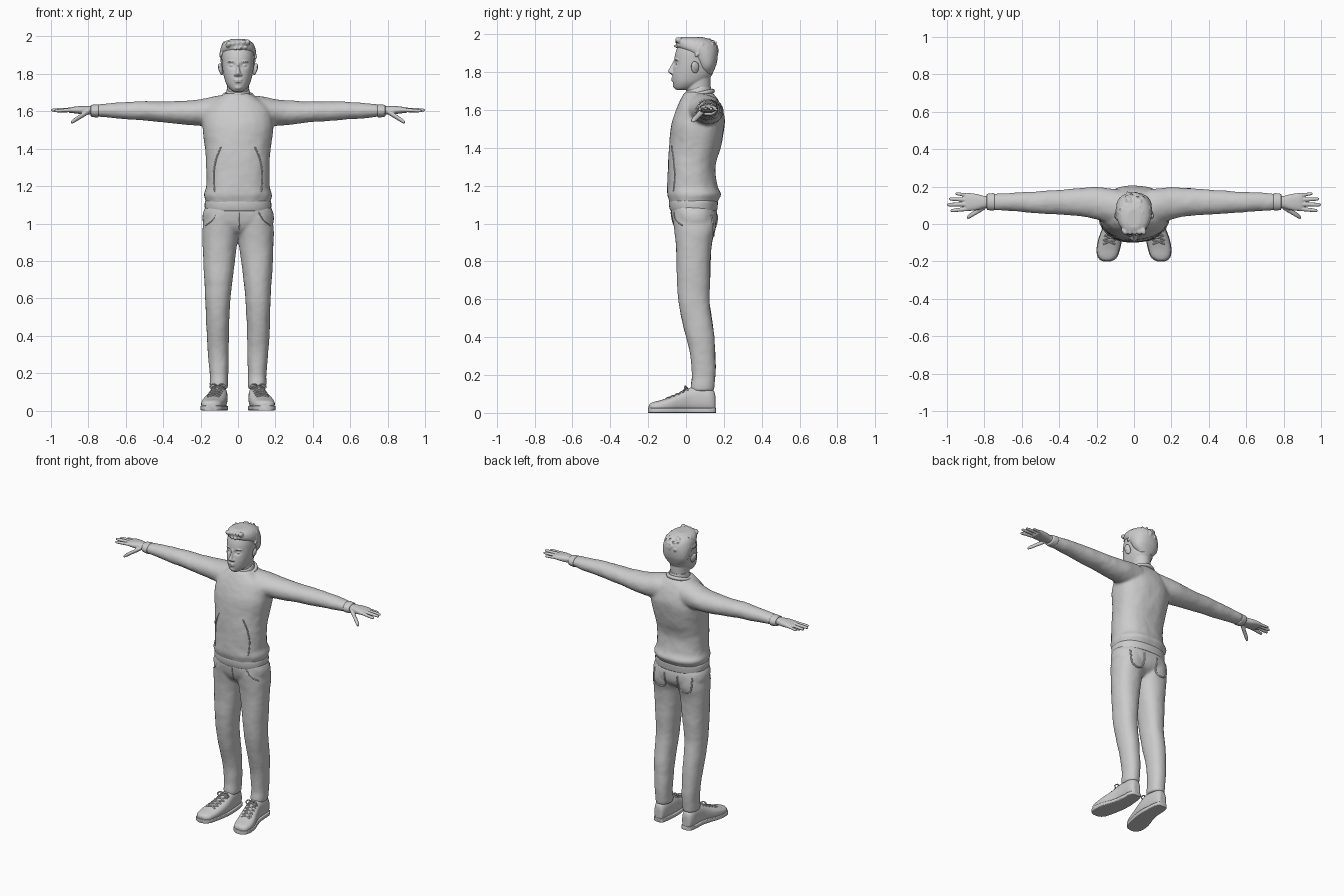
import bpy, bmesh, math, random
from mathutils import Vector, Matrix, Euler

random.seed(4)


def spline(rows, n=5):
    """Catmull-Rom resampling of a list of tuples."""
    out = []
    for i in range(len(rows) - 1):
        a, b, c, d = (rows[max(i - 1, 0)], rows[i], rows[i + 1], rows[min(i + 2, len(rows) - 1)])
        for k in range(n):
            t = k / n
            out.append(tuple(.5 * (2 * q + (r - p) * t + (2 * p - 5 * q + 4 * r - s) * t * t
                                   + (3 * q - p - 3 * r + s) * t ** 3)
                             for p, q, r, s in zip(a, b, c, d)))
    return out + [tuple(rows[-1])]


def skin(rings):
    n, verts = len(rings[0]), [v for r in rings for v in r]
    faces = [(i * n + j, i * n + (j + 1) % n, (i + 1) * n + (j + 1) % n, (i + 1) * n + j)
             for i in range(len(rings) - 1) for j in range(n)]
    faces += [tuple(range(n)), tuple(range(len(verts) - n, len(verts)))]
    return verts, faces


def loft(axis, rows, n=40, p=2.0, sub=5):
    """Rows: position on axis, then low/high bounds on the other two axes."""
    rings = []
    for t, a0, a1, b0, b1 in spline(rows, sub):
        ring = []
        for j in range(n):
            c, s = math.cos(math.tau * j / n), math.sin(math.tau * j / n)
            a = (a0 + a1) / 2 + (a1 - a0) / 2 * math.copysign(abs(c) ** (2 / p), c)
            b = (b0 + b1) / 2 + (b1 - b0) / 2 * math.copysign(abs(s) ** (2 / p), s)
            ring.append(Vector({'x': (t, a, b), 'y': (a, t, b), 'z': (a, b, t)}[axis]))
        rings.append(ring)
    return skin(rings)


def body(rows, **kw):
    """Symmetric loft up z: z, half width, front y, back y."""
    return loft('z', [(z, -w, w, f, b) for z, w, f, b in rows], **kw)


def ball(loc, rad, rot=(0, 0, 0)):
    bm = bmesh.new()
    m = Matrix.Translation(loc) @ Euler(rot).to_matrix().to_4x4() @ Matrix.Diagonal((*rad, 1))
    bmesh.ops.create_icosphere(bm, subdivisions=3, radius=1, matrix=m)
    part = [v.co.copy() for v in bm.verts], [tuple(v.index for v in f.verts) for f in bm.faces]
    bm.free()
    return part


def tube(pts, r, ref):
    rings = []
    for i, p in enumerate(pts):
        t = (pts[min(i + 1, len(pts) - 1)] - pts[max(i - 1, 0)]).normalized()
        u = t.cross(ref).normalized()
        w = t.cross(u)
        rings.append([p + r * (u * math.cos(k * math.tau / 8) + w * math.sin(k * math.tau / 8)) for k in range(8)])
    return skin(rings)


def both(*parts):
    return list(parts) + [([Vector((-v[0], v[1], v[2])) for v in vs], fs) for vs, fs in parts]


def make(name, parts, voxel=0, smooth=0, folds=0):
    verts, faces = [], []
    for vs, fs in parts:
        faces += [tuple(i + len(verts) for i in f) for f in fs]
        verts += vs
    me = bpy.data.meshes.new(name)
    me.from_pydata([tuple(v) for v in verts], [], faces)
    bm = bmesh.new()
    bm.from_mesh(me)
    bmesh.ops.recalc_face_normals(bm, faces=bm.faces)
    bm.to_mesh(me)
    bm.free()
    me.shade_smooth()
    me.set_sharp_from_angle(angle=0.9)
    ob = bpy.data.objects.new(name, me)
    bpy.context.collection.objects.link(ob)
    if voxel:
        m = ob.modifiers.new("blend", 'REMESH')
        m.mode, m.voxel_size, m.use_smooth_shade = 'VOXEL', voxel, True
    if smooth:
        m = ob.modifiers.new("soften", 'SMOOTH')
        m.factor, m.iterations = .5, smooth
    if folds:
        tex = bpy.data.textures.new(name + "_folds", 'CLOUDS')
        tex.noise_scale = .11
        m = ob.modifiers.new("folds", 'DISPLACE')
        m.texture, m.strength, m.mid_level = tex, folds, .5
    return ob


def seam(ob, pts, d, r, sub=6):
    """Tube laid on the surface of ob, projected along d."""
    bpy.context.view_layer.update()
    ev = ob.evaluated_get(bpy.context.evaluated_depsgraph_get())
    d, hits = Vector(d), []
    for p in spline(pts, sub):
        ok, loc, *_ = ev.ray_cast(Vector(p) - d * 2, d)
        if ok:
            hits.append(loc)
    return tube(hits, r, d)


# Sweater: torso and sleeves blended together
torso = body([(1.10, .172, -.085, .16), (1.125, .175, -.092, .172), (1.155, .182, -.1, .187), (1.2, .169, -.099, .166),
              (1.3, .169, -.095, .157), (1.4, .176, -.09, .184), (1.5, .189, -.08, .203), (1.56, .188, -.067, .203),
              (1.62, .17, -.046, .186), (1.66, .125, -.026, .166), (1.685, .085, -.012, .145), (1.695, .07, 0, .13)], p=2.3)
sleeve = loft('x', [(.02, 0, .17, 1.52, 1.68), (.1, -.01, .188, 1.51, 1.683), (.2, .025, .197, 1.523, 1.666),
                    (.28, .042, .192, 1.528, 1.657), (.4, .05, .183, 1.542, 1.653), (.5, .056, .175, 1.55, 1.653),
                    (.6, .064, .17, 1.558, 1.65), (.7, .072, .165, 1.566, 1.642), (.755, .075, .162, 1.572, 1.636)])
sweater = make("sweater", [torso] + both(sleeve), .007, 12, .008)
make("sweater_hem", [body([(1.068, .17, -.08, .158), (1.07, .175, -.084, .164), (1.09, .178, -.089, .167),
                           (1.115, .177, -.09, .168), (1.125, .17, -.085, .16)], p=2.3)])
make("sleeve_cuffs", both(loft('x', [(.745, .08, .158, 1.575, 1.632), (.748, .073, .164, 1.568, 1.637),
                                     (.765, .073, .164, 1.568, 1.636), (.785, .076, .16, 1.572, 1.634),
                                     (.788, .085, .15, 1.58, 1.628)])))
make("sweater_pocket_seams", both(seam(sweater, [(.09, 0, 1.41), (.118, 0, 1.34), (.13, 0, 1.26), (.125, 0, 1.17)],
                                       (0, 1, 0), .004)))

# Collars
ring = [Vector((.073 * math.cos(a), .065 + .076 * math.sin(a), 1.682 + .018 * math.sin(a)))
        for a in (math.tau * i / 48 for i in range(49))]
make("sweater_neckband", [tube(ring, .012, Vector((0, 0, 1)))])
make("shirt_collar", [body([(1.66, .07, -.006, .138), (1.69, .066, -.004, .136), (1.71, .062, .012, .134),
                            (1.722, .058, .035, .13)])])

# Trousers
leg = loft('z', [(.115, .056, .149, .025, .146), (.14, .053, .152, .024, .15), (.2, .052, .152, .03, .155),
                 (.3, .05, .16, .024, .155), (.4, .049, .167, 0, .15), (.5, .046, .171, -.025, .136),
                 (.6, .04, .175, -.041, .125), (.7, .029, .18, -.048, .128), (.8, .016, .185, -.05, .13),
                 (.9, .004, .19, -.054, .138), (.97, -.01, .19, -.062, .155), (1.04, -.01, .18, -.07, .155)], p=2.2)
hips = body([(.925, .06, 0, .09), (.96, .15, -.045, .14), (1.0, .186, -.068, .163), (1.05, .19, -.08, .165),
             (1.09, .175, -.08, .155)], p=2.4)
trousers = make("trousers", [hips] + both(leg), .007, 8, .006)
make("back_pockets", both(seam(trousers, [(.05, 0, 1.045), (.052, 0, .96), (.095, 0, .935), (.138, 0, .96),
                                          (.142, 0, 1.045)], (0, -1, 0), .005)))
make("front_pocket_seams", both(seam(trousers, [(.11, 0, 1.06), (.135, 0, 1.02), (.172, 0, .99)], (0, 1, 0), .003)))
make("fly_seam", [seam(trousers, [(.008, 0, 1.06), (.008, 0, 1.0), (.004, 0, .97)], (0, 1, 0), .003)])

# Shoes: y, inner x, outer x, top z
plan = [(.155, .086, .122, .09), (.148, .074, .136, .115), (.12, .065, .147, .135), (.07, .059, .15, .14),
        (.02, .056, .155, .133), (-.03, .058, .17, .108), (-.08, .066, .188, .086), (-.13, .077, .197, .068),
        (-.17, .09, .193, .058), (-.19, .11, .178, .05), (-.197, .13, .16, .04)]
shoes = make("shoes", both(loft('y', [(y, a, b, .004, z) for y, a, b, z in plan], p=2.5)), .005, 3)
make("shoe_soles", both(loft('y', [(y * 1.015, a - .003, b + .003, 0, .027) for y, a, b, z in plan], p=7)))
laces = []
for i in range(5):
    y, cx = .01 - .024 * i, .108 + .006 * i
    for s in (-1, 1):
        laces.append(seam(shoes, [(cx - s * .032, y, 0), (cx, y - .01, 0), (cx + s * .032, y - .022, 0)], (0, 0, -1), .0045))
for s in (-1, 1):
    c = Vector((.108, .008, .13))
    laces.append(tube([c + Vector(p) for p in spline([(0, 0, 0), (s * .025, -.012, .012), (s * .042, -.015, -.004),
                                                      (s * .022, -.02, -.012), (0, -.006, 0)])], .004, Vector((0, 1, .3))))
make("shoe_laces", both(*laces))


# Hands: palm, four fingers and thumb
def finger(a, b, r):
    rows = []
    for t, k in ((0, 1), (.3, 1), (.5, .92), (.75, .9), (.92, .75), (.98, .5), (1, .15)):
        x, y, z = Vector(a).lerp(Vector(b), t)
        rows.append((x, y - r * k, y + r * k, z - r * k * .9, z + r * k * .9))
    return loft('x', rows, n=16, sub=3)


palm = loft('x', [(.76, .088, .148, 1.582, 1.628), (.8, .085, .15, 1.583, 1.628), (.84, .074, .16, 1.585, 1.628),
                  (.88, .07, .165, 1.59, 1.624), (.9, .074, .163, 1.592, 1.619), (.908, .09, .15, 1.6, 1.612)], p=2.4)
fingers = [finger((.87, .083, 1.608), (.982, .071, 1.602), .0115), finger((.87, .106, 1.61), (1.0, .103, 1.606), .012),
           finger((.87, .129, 1.609), (.99, .134, 1.604), .0115), finger((.86, .15, 1.606), (.956, .163, 1.6), .010),
           finger((.795, .095, 1.602), (.893, .034, 1.54), .016)]
make("hands", both(palm, *fingers), .0035, 3)

# Head: skull with eye sockets, neck, nose, lips, eyes, ears
skull = body([(1.705, .022, -.05, -.005), (1.718, .042, -.062, .05), (1.745, .062, -.069, .1), (1.78, .074, -.072, .135),
              (1.82, .082, -.067, .148), (1.86, .086, -.062, .155), (1.9, .087, -.056, .156), (1.94, .08, -.04, .145),
              (1.965, .062, -.02, .12), (1.98, .03, .02, .08)], n=80, p=2.15)
for v in skull[0]:
    if v.y < 0:
        v.y += .015 * math.exp(-((abs(v.x) - .033) / .017) ** 2 - ((v.z - 1.845) / .012) ** 2)
neck = body([(1.64, .064, .005, .13), (1.69, .058, .004, .128), (1.74, .058, .0, .13), (1.78, .06, .01, .13)])
nose = body([(1.784, .008, -.074, -.04), (1.79, .016, -.083, -.04), (1.802, .017, -.095, -.04), (1.815, .012, -.09, -.04),
             (1.84, .008, -.076, -.04), (1.865, .009, -.064, -.04)], n=20)
face = [skull, neck, nose, ball((0, -.068, 1.768), (.024, .01, .005)), ball((0, -.067, 1.757), (.02, .011, .006)),
        ball((0, -.058, 1.728), (.02, .012, .012))]
face += both(ball((.033, -.044, 1.845), (.014, .011, .007)), ball((.015, -.074, 1.795), (.008, .011, .007)),
             ball((.036, -.049, 1.866), (.022, .009, .005), (0, .08, .35)))
make("head", face, .0035, 4)
ear = [ball((.091, .047, 1.825), (.010, .021, .033), (.2, .15, .35)), ball((.097, .052, 1.831), (.007, .018, .025), (.2, .15, .4))]
make("ears", both(*ear), .003, 2)

# Hair: cap with swept locks
cap = body([(1.79, .05, .085, .14), (1.82, .078, .062, .153), (1.85, .09, .045, .163), (1.89, .095, .012, .168),
            (1.925, .095, -.04, .166), (1.955, .086, -.052, .15), (1.975, .066, -.045, .118), (1.986, .035, -.02, .08)], p=2.2)
locks = []
while len(locks) < 90:
    a, h = random.uniform(0, math.tau), random.uniform(-.1, .95)
    r = math.sqrt(1 - h * h)
    p = Vector((.09 * r * math.cos(a), .055 + .106 * r * math.sin(a), 1.9 + .079 * h))
    if p.y < .03 and p.z < 1.935:
        continue
    side = abs(p.x) > .06 or p.y > .13
    rot = (random.uniform(-.3, .3) + (1.1 if side else .2), 0, random.uniform(-.5, .5))
    locks.append(ball(p, (.011, random.uniform(.016, .03), .009), rot))
quiff = [ball((x, -.035, 1.962 + .1 * x), (.016, .024, .016), (-.4, 0, .4)) for x in (-.05, -.025, 0, .025, .048)]
make("hair", [cap] + locks + quiff, .004, 2)
